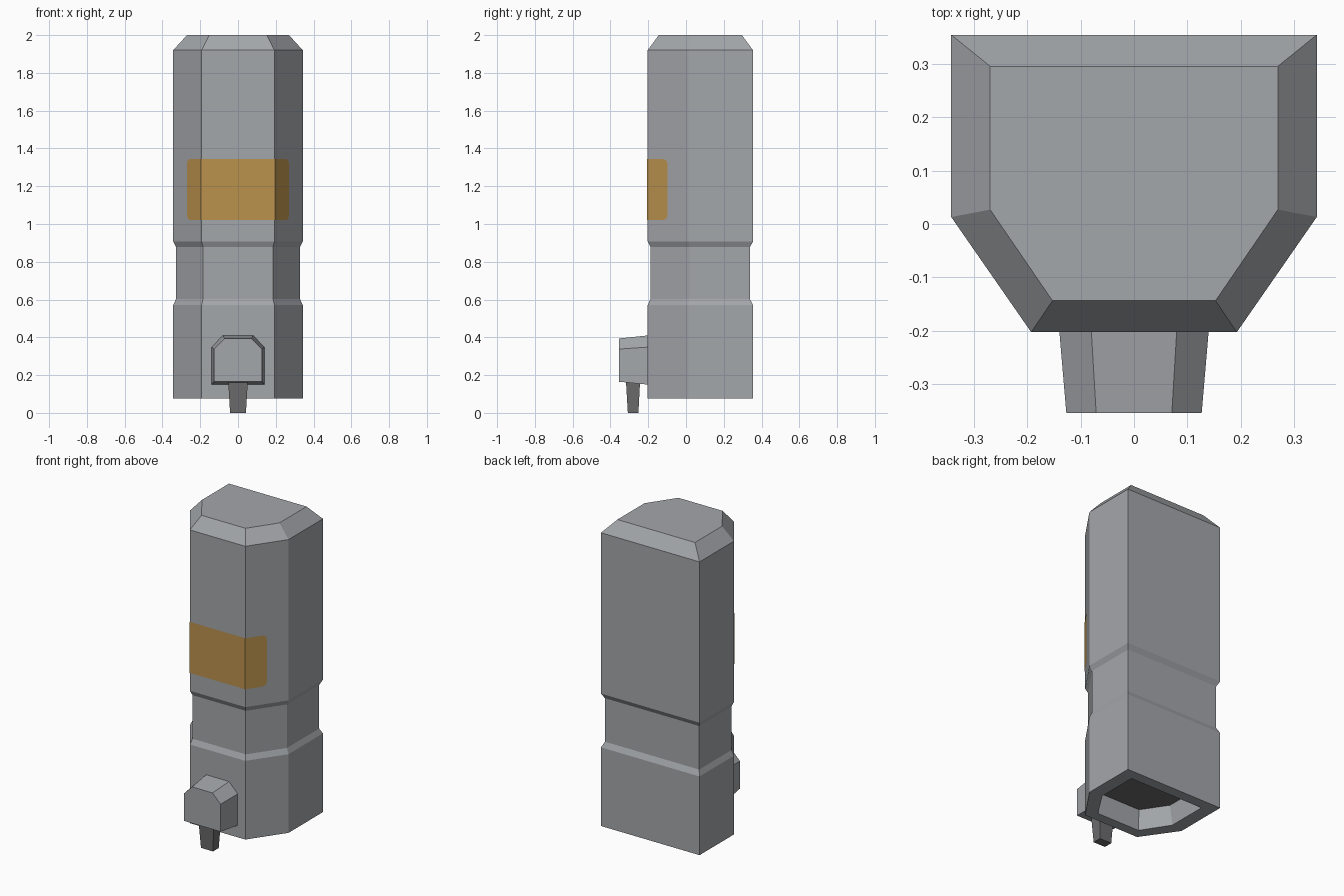
import bpy, bmesh, math

if "Cube" in bpy.data.objects:
    bpy.data.objects.remove(bpy.data.objects["Cube"])


def material(name, rgb):
    m = bpy.data.materials.new(name)
    m.diffuse_color = (*rgb, 1)
    m.use_nodes = True
    m.node_tree.nodes["Principled BSDF"].inputs["Base Color"].default_value = m.diffuse_color
    return m


GREY = material("grey casing", (0.37, 0.385, 0.405))
DARK = material("dark grey", (0.15, 0.15, 0.155))
AMBER = material("amber window", (0.50, 0.29, 0.075))


def finish(name, bm, mats, fix_normals=True):
    if fix_normals:
        bmesh.ops.recalc_face_normals(bm, faces=bm.faces)
    me = bpy.data.meshes.new(name)
    bm.to_mesh(me)
    bm.free()
    for m in mats:
        me.materials.append(m)
    ob = bpy.data.objects.new(name, me)
    bpy.context.collection.objects.link(ob)
    return ob


def loft(name, rings, mats, dark_first_cap=False):
    """Join rings of equal point count with quads and cap both ends."""
    bm = bmesh.new()
    loops = [[bm.verts.new(p) for p in r] for r in rings]
    for a, b in zip(loops, loops[1:]):
        n = len(a)
        for i in range(n):
            j = (i + 1) % n
            bm.faces.new((a[i], a[j], b[j], b[i]))
    first = bm.faces.new(loops[0][::-1])
    bm.faces.new(loops[-1])
    if dark_first_cap:
        first.material_index = 1
    return finish(name, bm, mats)


def mirrored(half):
    """Right half of a profile, completed with its mirror image."""
    return half + [(-x, y) for x, y in reversed(half)]


# Casing cross-sections, right half: front corner, side corner, back corner
outer = [(0.193, -0.203), (0.343, 0.013), (0.343, 0.355)]
waist = [(0.185, -0.188), (0.328, 0.018), (0.328, 0.338)]
crown = [(0.153, -0.144), (0.27, 0.027), (0.27, 0.296)]
mouth = [(0.15, -0.14), (0.26, 0.03), (0.26, 0.287)]
pocket = [(0.135, -0.117), (0.238, 0.036), (0.238, 0.265)]

# Casing: recessed underside, outer shell with a waist groove, chamfered top
levels = [(pocket, 0.195), (mouth, 0.075), (outer, 0.075), (outer, 0.57),
          (waist, 0.603), (waist, 0.877), (outer, 0.908), (outer, 1.92), (crown, 2.0)]
loft("casing", [[(x, y, z) for x, y in mirrored(p)] for p, z in levels],
     [GREY, DARK], dark_first_cap=True)

# Spout housing: chamfered block narrowing toward the front
back = [(0.14, 0.15), (0.14, 0.348), (0.08, 0.41)]
front = [(0.127, 0.165), (0.127, 0.338), (0.071, 0.394)]
loft("spout_housing", [[(x, y, z) for x, z in mirrored(p)]
                       for p, y in ((back, -0.203), (front, -0.355))], [GREY])

# Nozzle: tapered square peg down to the ground
loft("nozzle", [[(-w, y0, z), (w, y0, z), (w, y1, z), (-w, y1, z)]
                for w, y0, y1, z in ((0.042, -0.308, -0.252, 0), (0.052, -0.318, -0.243, 0.17))],
     [DARK])

# Window: thin amber sheet wrapped round the front, rounded outer corners
gap = 0.003
nx, ny = 0.821, -0.570            # outward normal of the slanted face
cx, cy = 0.193 + 0.0016, -0.203 - gap
low, high, length, r = 1.022, 1.343, 0.131, 0.025
bm = bmesh.new()
edge = {s: [bm.verts.new((s * cx, cy, z)) for z in (low, high)] for s in (1, -1)}
bm.faces.new((edge[-1][0], edge[1][0], edge[1][1], edge[-1][1]))
for s in (1, -1):
    rim = []
    for zc, start in ((low + r, -90), (high - r, 0)):
        for k in range(6):
            a = math.radians(start + k * 18)
            u = length - r + r * math.cos(a)
            rim.append(bm.verts.new((s * (cx - ny * u), cy + nx * u, zc + r * math.sin(a))))
    face = [edge[s][0]] + rim + [edge[s][1]]
    bm.faces.new(face if s > 0 else face[::-1])
finish("window", bm, [AMBER], fix_normals=False)
